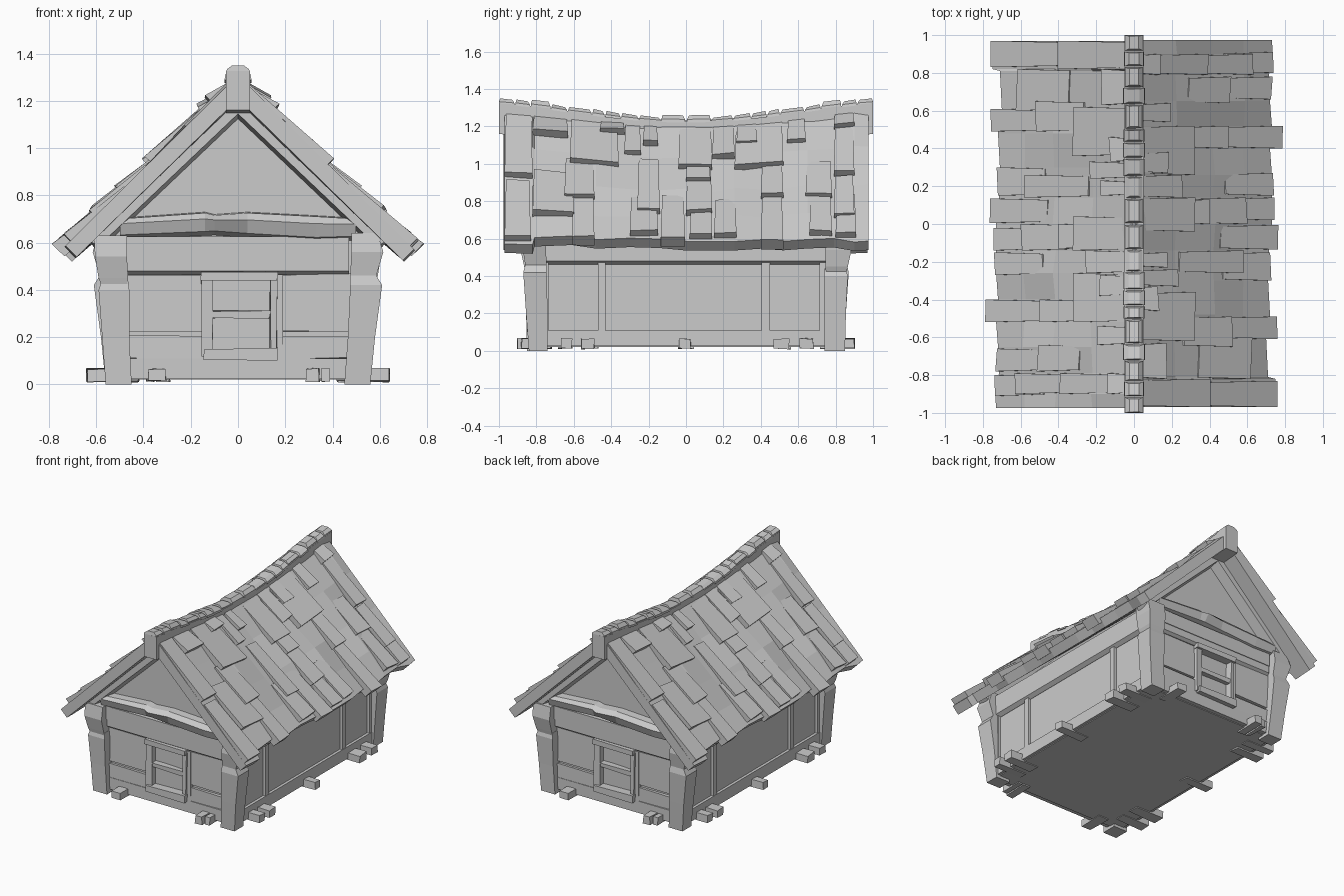
import bpy, bmesh, math, random

random.seed(4)


def loft(name, rings, twin=True):
    """Skin a list of point rings with capped ends; twin adds a copy turned 180 degrees about z."""
    for k in ((1, -1) if twin else (1,)):
        bm = bmesh.new()
        vs = [[bm.verts.new((k * x, k * y, z)) for x, y, z in r] for r in rings]
        n = len(rings[0])
        for a, b in zip(vs, vs[1:]):
            for i in range(n):
                j = (i + 1) % n
                bm.faces.new((a[i], a[j], b[j], b[i]))
        bm.faces.new(vs[0])
        bm.faces.new(vs[-1][::-1])
        bmesh.ops.recalc_face_normals(bm, faces=bm.faces)
        me = bpy.data.meshes.new(name)
        bm.to_mesh(me)
        bm.free()
        bpy.context.collection.objects.link(bpy.data.objects.new(name, me))


def box(name, x0, x1, y0, y1, z0, z1, j=0.0, twin=True):
    r = lambda v: v + random.uniform(-j, j)
    loft(name, [[(r(x), r(y), r(z)) for x, y in ((x0, y0), (x1, y0), (x1, y1), (x0, y1))]
                for z in (z0, z1)], twin)


def post(name, rows):
    """Rough post from rows of z, x0, x1, y0, y1."""
    loft(name, [[(x0, y0, z), (x1, y0, z), (x1, y1, z), (x0, y1, z)] for z, x0, x1, y0, y1 in rows])


def sag(y):
    return 0.085 * max(0.0, math.cos(math.pi * y / 2)) ** 1.4


def roof(x, y, h=0.0):
    """Point on the right roof slope, raised h along the slope normal."""
    z = 1.31 - 0.99 * x - sag(y) * (1 - x / 0.75)
    return (x + 0.7 * h, y, z + 0.71 * h)


def roof_x(z, y):
    s = sag(y)
    return (1.31 - s - z) / (0.99 - s / 0.75)


# House body with gable ends
prof = [(-.53, .02), (.53, .02), (.53, .62), (0, 1.14), (-.53, .62)]
loft("house_body", [[(x, y, z) for x, z in prof] for y in (-.785, .785)], False)

# Corner posts
post("left_corner_post_lower", [(0, -.56, -.45, -.85, -.74), (.2, -.575, -.46, -.855, -.74),
                                (.40, -.59, -.46, -.865, -.74), (.44, -.575, -.465, -.855, -.74)])
post("left_corner_post_upper", [(.41, -.575, -.47, -.855, -.75), (.45, -.59, -.465, -.865, -.745),
                                (.54, -.605, -.47, -.885, -.745), (.63, -.61, -.47, -.87, -.745)])
post("right_corner_post", [(0, .45, .56, -.84, -.74), (.2, .465, .58, -.855, -.74),
                           (.42, .475, .61, -.87, -.745), (.46, .475, .585, -.86, -.745),
                           (.56, .48, .615, -.875, -.75), (.64, .48, .59, -.86, -.75)])

# Gable wall planks, beams and sill
box("front_sill", -.47, .47, -.815, -.77, .025, .11)
for x0, x1 in ((-.48, -.13), (.14, .48)):
    box("front_plank_low", x0, x1, -.81, -.77, .11, .205, .004)
    box("front_plank_mid", x0, x1, -.805, -.77, .225, .465, .004)
beam = [(-.77, .465), (-.805, .465), (-.825, .48), (-.825, .53), (-.77, .53)]
loft("front_beam_low", [[(x, y, z) for y, z in beam] for x in (-.47, .47)])
box("front_beam_high", -.47, .47, -.83, -.77, .53, .625)
loft("gable_tie_beam", [[(x, -.77, b - .01), (x, -.845, b + .012), (x, -f, (b + t) / 2 + .02), (x, -.84, t),
                         (x, -.77, t + .005)]
                        for x, b, t, f in ((-.5, .62, .70, .86), (-.14, .635, .725, .865), (-.1, .637, .715, .885),
                                           (.04, .627, .725, .865), (.33, .61, .71, .87), (.5, .615, .70, .86))])

# Window frame with two panes
box("window_left_jamb", -.155, -.11, -.83, -.77, .12, .45, .004)
box("window_right_jamb", .135, .165, -.83, -.77, .12, .45, .004)
box("window_side_board", .165, .19, -.815, -.77, .11, .465)
box("window_lintel", -.155, .165, -.845, -.77, .435, .48, .006)
box("window_sill", -.145, .165, -.85, -.77, .105, .15, .006)
box("window_crossbar", -.11, .135, -.82, -.77, .28, .31, .006)

# Side wall framing
box("side_sill", .5, .55, -.75, .75, .025, .11)
beam = [(.5, .463), (.535, .463), (.56, .48), (.56, .62), (.5, .62)]
loft("side_top_beam", [[(x, y, z) for x, z in beam] for y in (-.75, .75)])
for y0, y1 in ((-.47, -.43), (.405, .45), (-.745, -.735), (.715, .745)):
    box("side_stud", .5, .548, y0, y1, .1, .48)

# Floor joist ends poking out at the base
for y0, y1 in ((-.67, -.61), (-.56, -.49), (-.04, .025), (.47, .55), (.61, .68)):
    box("side_joist_end", .42, .64, y0, y1, .012, .066, .004)
for x0, x1, y in ((-.38, -.305, -.9), (.29, .345, -.9), (.355, .39, -.88)):
    box("front_joist_end", x0, x1, y, -.72, .012, .066, .004)

# Gable rafters under the roof ends, with a slanted inner edge
for s in (1, -1):
    loft("gable_rafter", [[(s * x, -.86, 1.145 - .95 * x), (s * x, -.77, 1.12 - .95 * x),
                           (s * xt, -.77, 1.235 - .97 * xt), (s * xt, -.86, 1.235 - .97 * xt)]
                          for x, xt in ((0, 0), (.59, .64))])

# Roof slab with uneven eave: y position and eave x
eave = [(-.97, .745), (-.82, .75), (-.81, .71), (-.61, .70), (-.48, .72), (-.3, .71), (-.14, .715), (0, .73),
        (.14, .73), (.26, .73), (.4, .72), (.52, .73), (.65, .72), (.79, .715), (.9, .735), (.975, .73)]
rings = []
for y, xe in eave:
    end = abs(y) > .95
    ring = [roof(x, y, 0 if end else random.uniform(-.012, .016)) for x in (0, .22, .42, .58)]
    ring += [roof(xe, y), roof(xe, y, -.068), roof(.05, y, -.072), (0, y, 1.21 - sag(y))]
    rings.append(ring)
loft("roof_slope", rings)

# Shingles: y0, y1, height of the lower edge, length across x
shingles = [(-.97, -.82, .92, .36), (-.82, -.63, 1.14, .12), (-.82, -.6, .71, .27), (-.65, -.49, .80, .25),
            (-.62, -.36, .98, .3), (-.46, -.33, 1.15, .12), (-.33, -.24, 1.04, .22), (-.23, -.15, 1.09, .17),
            (-.26, -.14, .73, .34), (-.04, .14, .96, .3), (0, .13, .89, .2), (0, .14, .72, .28),
            (.14, .26, 1.02, .23), (.27, .38, 1.09, .18), (.26, .52, .97, .28), (.4, .52, .81, .22),
            (.54, .64, 1.10, .17), (.64, .78, .81, .22), (.79, .90, .93, .3), (.79, .90, 1.18, .12),
            (.79, .90, .70, .25)]
boards = [(roof_x(z - .01, (a + b) / 2), a, b, n) for a, b, z, n in shingles]
# Eave boards given by their outer x
boards += [(.75, -.97, -.83, .35), (.75, -.61, -.49, .35), (.715, -.3, -.15, .25), (.755, -.135, -.005, .3),
           (.735, .02, .14, .25), (.73, .15, .27, .25), (.775, .4, .52, .3), (.72, .66, .78, .25), (.73, .8, .91, .25)]
for xl, a, b, n in boards:
    xu, h, t = max(.02, xl - n), random.uniform(.034, .046), random.uniform(-.005, .005)
    loft("shingle", [[roof(x, y0, -.03), roof(x, y1, -.03), roof(x + t, y1, hh), roof(x - t, y0, hh)]
                     for x, y0, y1, hh in ((xu, a + .008, b - .008, .006), (xl - .02, a, b, h))])

# Sagging ridge beam
ys = [-1 + i / 5 for i in range(11)]
loft("ridge_beam", [[(-.05, y, 1.16 - sag(y)), (.05, y, 1.16 - sag(y)), (.05, y, 1.325 - 1.15 * sag(y)),
                     (-.05, y, 1.325 - 1.15 * sag(y))] for y in ys], False)

# Chunky ridge caps along half the beam, twinned onto the other half
y = -1.0
while y < -.01:
    e = min(y + random.uniform(.07, .13), 0)
    if e > -.04:
        e = 0
    w, h, g = random.uniform(.045, .06), random.uniform(.028, .042), random.uniform(-.005, .006)
    loft("ridge_cap", [[(-w, p, b), (w, p, b), (w * .95, p, b + k * .45), (w * .5, q, b + k), (-w * .5, q, b + k),
                        (-w * .95, p, b + k * .45)]
                       for p, q, b, k in ((y, y + .006, 1.318 - 1.15 * sag(y), h),
                                          (e - .006, e - .016, 1.318 - 1.15 * sag(e), h + g))])
    y = e
